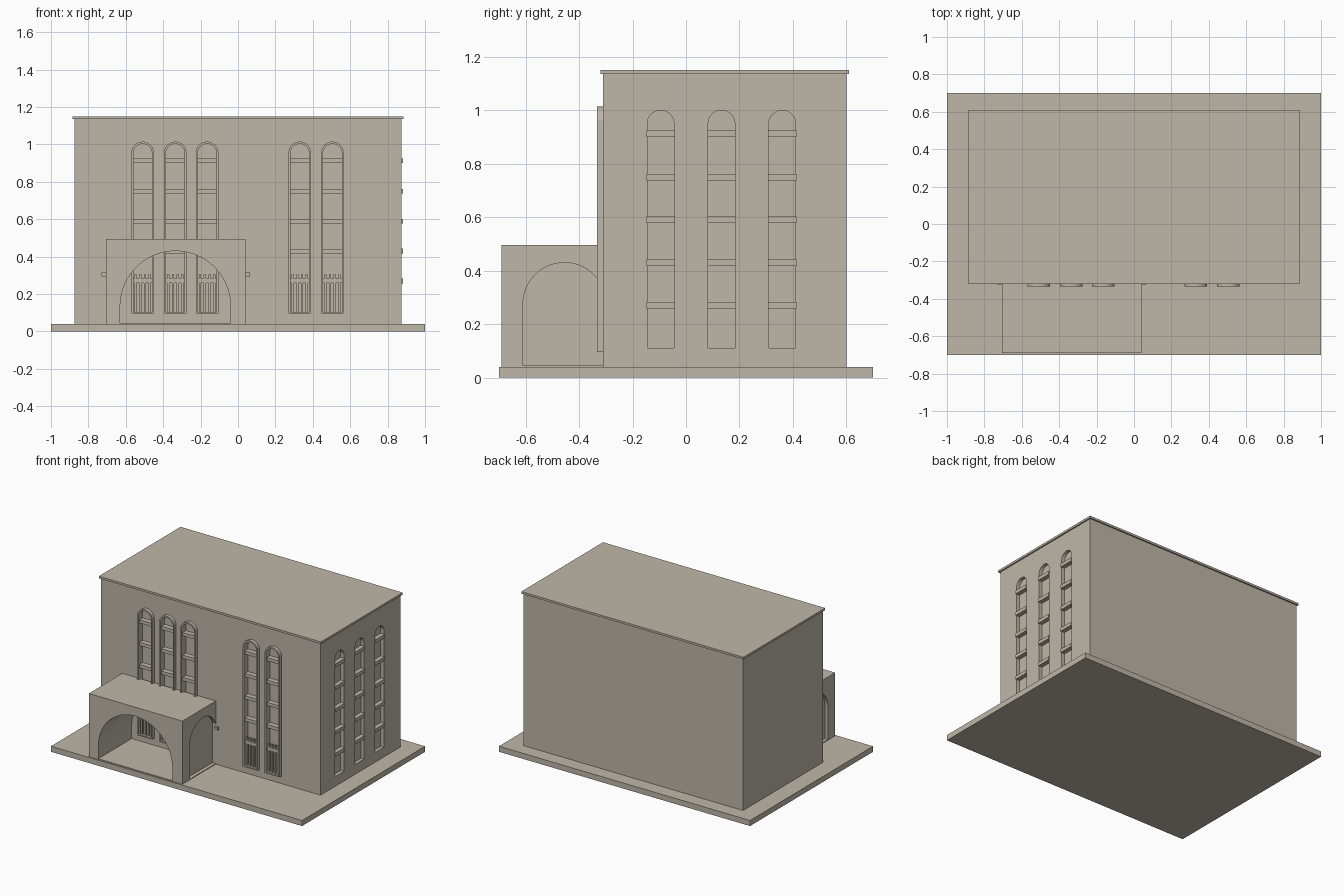
import bpy, bmesh, math

if "Cube" in bpy.data.objects:
    bpy.data.objects.remove(bpy.data.objects["Cube"])

stone = bpy.data.materials.new("warm_grey_stone")
stone.diffuse_color = (0.52, 0.47, 0.395, 1)
stone.use_nodes = True
stone.node_tree.nodes["Principled BSDF"].inputs["Base Color"].default_value = stone.diffuse_color

WALL_Y, WALL_X = -0.31, 0.875
RECESS = 0.025
BARS = (0.27, 0.43, 0.59, 0.75, 0.912)


def finish(name, bm):
    bmesh.ops.recalc_face_normals(bm, faces=bm.faces[:])
    me = bpy.data.meshes.new(name)
    bm.to_mesh(me)
    bm.free()
    me.materials.append(stone)
    ob = bpy.data.objects.new(name, me)
    bpy.context.collection.objects.link(ob)
    return ob


def add_box(bm, x0, x1, y0, y1, z0, z1):
    vs = bmesh.ops.create_cube(bm, size=1)["verts"]
    for v in vs:
        v.co = (x1 if v.co.x > 0 else x0, y1 if v.co.y > 0 else y0, z1 if v.co.z > 0 else z0)


def box(name, *dims):
    bm = bmesh.new()
    add_box(bm, *dims)
    return finish(name, bm)


def arch_points(c, width, z0, top, n=20):
    """Round-headed outline as (across, height) pairs."""
    r = width / 2
    arc = [(c + r * math.cos(math.pi * i / n), top - r + r * math.sin(math.pi * i / n))
           for i in range(n + 1)]
    return [(c - r, z0), (c + r, z0)] + arc


def place(axis, u, depth, z):
    return (u, depth, z) if axis == "Y" else (depth, u, z)


def arch_prism(name, axis, outline, d0, d1):
    bm = bmesh.new()
    a = [bm.verts.new(place(axis, u, d0, z)) for u, z in outline]
    b = [bm.verts.new(place(axis, u, d1, z)) for u, z in outline]
    bm.faces.new(a)
    bm.faces.new(b)
    for i in range(len(a)):
        j = (i + 1) % len(a)
        bm.faces.new((a[i], a[j], b[j], b[i]))
    return finish(name, bm)


def arch_ring(name, outer, inner, d0, d1):
    bm = bmesh.new()
    loops = [[bm.verts.new((u, d, z)) for u, z in o]
             for o, d in ((outer, d0), (inner, d0), (inner, d1), (outer, d1))]
    n = len(outer)
    for k in range(4):
        p, q = loops[k], loops[(k + 1) % 4]
        for i in range(n):
            j = (i + 1) % n
            bm.faces.new((p[i], p[j], q[j], q[i]))
    return finish(name, bm)


def carve(ob, cutters):
    for c in cutters:
        c.hide_render = True
        m = ob.modifiers.new("cut", "BOOLEAN")
        m.operation, m.solver, m.object = "DIFFERENCE", "EXACT", c
    dg = bpy.context.evaluated_depsgraph_get()
    me = bpy.data.meshes.new_from_object(ob.evaluated_get(dg))
    ob.modifiers.clear()
    ob.data = me
    for c in cutters:
        bpy.data.objects.remove(c)


# Plinth, main block and roof slab
box("plinth", -1, 1, -0.7, 0.7, 0, 0.04)
body = box("main_block", -WALL_X, WALL_X, WALL_Y, 0.60, 0.04, 1.137)
box("roof_slab", -0.885, 0.885, -0.32, 0.61, 1.135, 1.15)

cutters = []

# Front windows: raised surround, recess, crossbars and lower grille
for i, x in enumerate((-0.51, -0.335, -0.165, 0.33, 0.505)):
    outer = arch_points(x, 0.12, 0.095, 1.015)
    inner = arch_points(x, 0.10, 0.103, 1.003)
    arch_ring(f"front_window_surround_{i}", outer, inner, WALL_Y - 0.024, WALL_Y + 0.002)
    cutters.append(arch_prism("front_cutter", "Y", inner, WALL_Y - 0.05, WALL_Y + RECESS))
    bm = bmesh.new()
    for z in BARS:
        add_box(bm, x - 0.051, x + 0.051, WALL_Y - 0.012, WALL_Y + RECESS, z - 0.012, z + 0.012)
    finish(f"front_window_crossbars_{i}", bm)
    bm = bmesh.new()
    for k in range(4):
        gx = x + (k - 1.5) * 0.025
        add_box(bm, gx - 0.006, gx + 0.006, WALL_Y - 0.010, WALL_Y + 0.004, 0.103, 0.305)
    finish(f"front_window_grille_{i}", bm)

# Side windows on the right wall: recess and projecting crossbars
for i, y in enumerate((-0.095, 0.133, 0.36)):
    cutters.append(arch_prism("side_cutter", "X", arch_points(y, 0.10, 0.11, 1.0),
                              WALL_X - RECESS, WALL_X + 0.05))
    bm = bmesh.new()
    for z in BARS:
        add_box(bm, WALL_X - RECESS, WALL_X + 0.006, y - 0.053, y + 0.053, z - 0.0125, z + 0.0125)
    finish(f"side_window_crossbars_{i}", bm)
carve(body, cutters)

# Porch: vaulted front opening and arched recesses on both sides
porch = box("porch", -0.705, 0.04, -0.69, WALL_Y, 0.04, 0.495)
side = arch_points(-0.455, 0.31, 0.045, 0.43, 32)
carve(porch, [
    arch_prism("porch_cutter", "Y", arch_points(-0.335, 0.59, 0.045, 0.43, 40), -0.8, -0.2),
    arch_prism("porch_right_cutter", "X", side, 0.04 - RECESS, 0.2),
    arch_prism("porch_left_cutter", "X", side, -0.9, -0.705 + RECESS),
])

# Small wall brackets beside the porch
for name, x0 in (("left_bracket", -0.73), ("right_bracket", 0.04)):
    box(name, x0, x0 + 0.025, WALL_Y - 0.015, WALL_Y, 0.295, 0.315)

# Smooth the arches, keep edges sharp
bpy.ops.object.select_all(action="SELECT")
bpy.context.view_layer.objects.active = body
bpy.ops.object.shade_smooth_by_angle(angle=math.radians(30))
